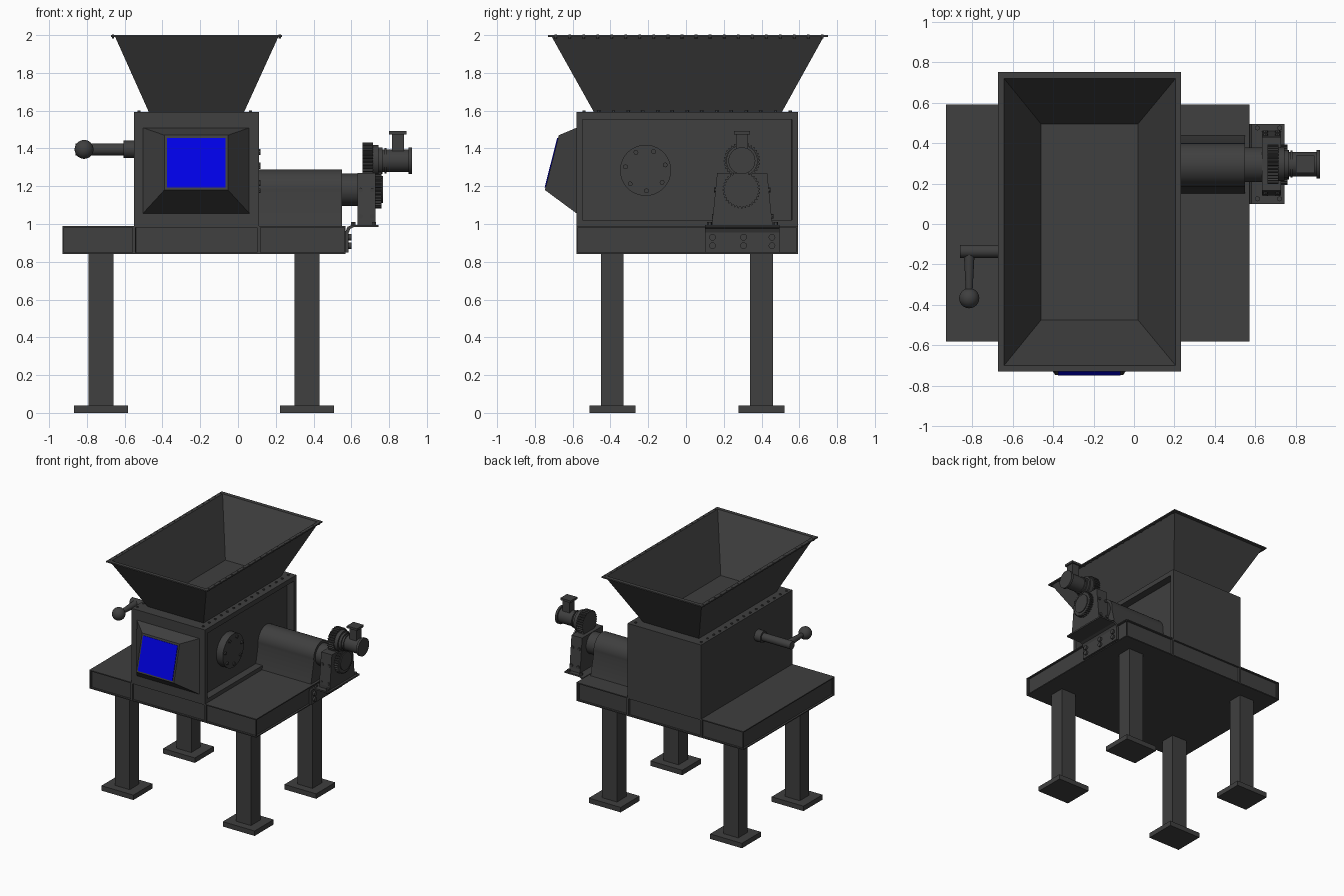
import bpy, bmesh, math
from mathutils import Matrix, Vector

if "Cube" in bpy.data.objects:
    bpy.data.objects.remove(bpy.data.objects["Cube"])


def material(name, rgb):
    m = bpy.data.materials.new(name)
    m.diffuse_color = (*rgb, 1)
    m.use_nodes = True
    m.node_tree.nodes["Principled BSDF"].inputs["Base Color"].default_value = m.diffuse_color
    return m


GREY = material("dark_grey_steel", (0.05, 0.05, 0.05))
BLUE = material("blue_screen", (0.0, 0.0, 0.95))


def finish(name, bm, mat=GREY, smooth=False):
    bmesh.ops.recalc_face_normals(bm, faces=bm.faces)
    me = bpy.data.meshes.new(name)
    bm.to_mesh(me)
    bm.free()
    ob = bpy.data.objects.new(name, me)
    bpy.context.collection.objects.link(ob)
    me.materials.append(mat)
    if smooth:
        bpy.ops.object.select_all(action='DESELECT')
        ob.select_set(True)
        bpy.context.view_layer.objects.active = ob
        bpy.ops.object.shade_smooth_by_angle(angle=math.radians(35))
    return ob


def add_box(bm, x, y, z):
    c = [(a + b) / 2 for a, b in (x, y, z)]
    s = [b - a for a, b in (x, y, z)]
    bmesh.ops.create_cube(bm, size=1, matrix=Matrix.Translation(c) @ Matrix.Diagonal((*s, 1)))


def box(name, x, y, z):
    bm = bmesh.new()
    add_box(bm, x, y, z)
    return finish(name, bm)


def add_rod(bm, a, b, r1, r2=None, n=32):
    a, b = Vector(a), Vector(b)
    d = b - a
    mat = Matrix.Translation((a + b) / 2) @ d.to_track_quat('Z', 'Y').to_matrix().to_4x4()
    bmesh.ops.create_cone(bm, cap_ends=True, segments=n, radius1=r1,
                          radius2=r1 if r2 is None else r2, depth=d.length, matrix=mat)


def rods(name, items, n=32, smooth=True):
    bm = bmesh.new()
    for it in items:
        add_rod(bm, *it, n=n)
    return finish(name, bm, smooth=smooth)


def loft(name, rings, mat=GREY, smooth=False):
    """Skin a list of equal-length point rings and cap both ends."""
    bm = bmesh.new()
    vs = [[bm.verts.new(p) for p in r] for r in rings]
    n = len(rings[0])
    for a, b in zip(vs, vs[1:]):
        for i in range(n):
            bm.faces.new((a[i], a[(i + 1) % n], b[(i + 1) % n], b[i]))
    bm.faces.new(vs[0])
    bm.faces.new(vs[-1])
    return finish(name, bm, mat, smooth)


def prism_x(name, profile, x0, x1, smooth=False):
    return loft(name, [[(x, y, z) for y, z in profile] for x in (x0, x1)], smooth=smooth)


def recess(bm, faces, border, depth):
    bmesh.ops.inset_individual(bm, faces=faces, thickness=border)
    bmesh.ops.inset_individual(bm, faces=faces, thickness=0.0005, depth=-depth)


def rect(x0, x1, y0, y1, z):
    return [(x0, y0, z), (x1, y0, z), (x1, y1, z), (x0, y1, z)]


# legs and feet
for sx, lx in (("left", -0.725), ("right", 0.365)):
    for sy, ly in (("front", -0.39), ("back", 0.40)):
        box(f"{sy}_{sx}_leg", (lx - .067, lx + .067), (ly - .06, ly + .06), (.04, .85))
        box(f"{sy}_{sx}_foot", (lx - .143, lx + .143), (ly - .122, ly + .122), (0, .04))

# table frame: recessed side panels split at the body edges
bm = bmesh.new()
add_box(bm, (-.93, .57), (-.58, .592), (.84, .99))
for cx in (-.55, .11):
    bmesh.ops.bisect_plane(bm, geom=bm.verts[:] + bm.edges[:] + bm.faces[:],
                           plane_co=(cx, 0, 0), plane_no=(1, 0, 0))
bm.normal_update()
recess(bm, [f for f in bm.faces if abs(f.normal.z) < .5], .012, .015)
finish("table_frame", bm)

# shredder body with a recessed right side
bm = bmesh.new()
add_box(bm, (-.55, .11), (-.58, .592), (.99, 1.585))
bm.normal_update()
recess(bm, [f for f in bm.faces if f.normal.x > .5], .045, .06)
finish("shredder_body", bm)
box("body_top_flange", (-.55, .11), (-.58, .592), (1.58, 1.592))

# hopper: outer walls, rim flange, inner walls and floor
loft("hopper", [rect(-.47, .03, -.485, .505, 1.588),
                rect(-.65, .213, -.71, .728, 1.99),
                rect(-.673, .232, -.73, .752, 1.99),
                rect(-.673, .232, -.73, .752, 2.0),
                rect(-.643, .206, -.7, .72, 2.0),
                rect(-.46, .02, -.475, .495, 1.597)])
bolts = []
for i in range(20):
    y = -.69 + i * .0743
    bolts += [((x, y, 1.982), (x, y, 2.002), .007) for x in (-.662, .221)]
for i in range(15):
    y = -.54 + i * .078
    bolts += [((x, y, 1.59), (x, y, 1.60), .009) for x in (-.525, .065)]
rods("hopper_bolts", bolts, n=6, smooth=False)

# tilted control console and its screen
CX = -.2215


def tilted(hw, z0, z1, off=0.0):
    def y_at(z):
        return -.673 - (1.47 - z) * .255
    return [(CX + s * hw, y_at(z) - off * .97, z + off * .25)
            for s, z in ((-1, z0), (1, z0), (1, z1), (-1, z1))]


base = [(CX + s * .283, -.578, z) for s, z in ((-1, 1.055), (1, 1.055), (1, 1.51), (-1, 1.51))]
loft("control_console", [base, tilted(.168, 1.18, 1.47)])
loft("control_screen", [tilted(.155, 1.193, 1.455), tilted(.155, 1.193, 1.455, .005)], BLUE)

# crank handle on the left side
H = (-.135, 1.395)
rods("handle_shaft", [((-.55, *H), (-.605, *H), .046), ((-.55, *H), (-.86, *H), .032)])
rods("handle_arm", [((-.815, -.12, 1.395), (-.815, -.345, 1.395), .028, .016)])
bm = bmesh.new()
bmesh.ops.create_uvsphere(bm, u_segments=24, v_segments=16, radius=.05,
                          matrix=Matrix.Translation((-.815, -.367, 1.395)))
finish("handle_knob", bm, smooth=True)

# round bearing cover on the right side
rods("bearing_cover", [((.045, -.214, 1.284), (.108, -.214, 1.284), .135)], n=48)
ring = []
for i in range(7):
    a = math.pi * 2 * (i + .3) / 7
    y, z = -.214 + .108 * math.cos(a), 1.284 + .108 * math.sin(a)
    ring.append(((.1, y, z), (.118, y, z), .013))
rods("bearing_cover_bolts", ring, n=8)

# drive motor: arched pedestal profile and front collar
MY, MZ = .293, 1.182
arc = [(MY + .107 * math.cos(math.radians(a)), MZ + .107 * math.sin(math.radians(a)))
       for a in range(-10, 191, 10)]
prism_x("drive_motor", [(.15, .985), (.44, .985)] + arc, .045, .55, smooth=True)
rods("motor_collar", [((.54, MY, MZ), (.635, MY, MZ), .086)])

# curved shelf bracket under the gearbox
prof = [(.569, .85), (.586, .85), (.586, .955), (.595, .975), (.615, .984), (.745, .984),
        (.745, .996), (.605, .996), (.58, .985), (.569, .96)]
loft("gearbox_bracket", [[(x, y, z) for x, z in prof] for y in (.10, .495)])
rods("bracket_bolts", [((.58, y, z), (.6, y, z), .018)
                       for y in (.14, .305, .455) for z in (.885, .93)], n=12)

# gearbox housing with side ribs and bolts
prism_x("gearbox_housing", [(.14, .995), (.46, .995), (.455, 1.02), (.43, 1.27),
                            (.155 + .01, 1.27), (.14, 1.02)], .632, .728)
rods("gearbox_bolts", [((x, y0, z), (x, y1, z), .012) for x in (.65, .71) for z in (1.04, 1.18)
                       for y0, y1 in ((.18, .138 + (z - 1.04) * .08),
                                      (.40, .462 - (z - 1.04) * .1))], n=8)
rods("shelf_bolts", [((x, y, .99), (x, y, 1.01), .013)
                     for x in (.61, .72) for y in (.125, .475)], n=6, smooth=False)


def gear(name, y, z, r, teeth, x0, x1):
    pts = []
    for i in range(teeth * 4):
        a = math.tau * i / (teeth * 4)
        rr = r if i % 4 < 2 else r * .9
        pts.append((y + rr * math.cos(a), z + rr * math.sin(a)))
    prism_x(name, pts, x0, x1)


# gears
GY, GZ = .296, 1.335
gear("lower_gear", MY, MZ, .1, 32, .728, .76)
gear("upper_gear", GY, GZ, .097, 32, .66, .715)
rods("gear_hubs", [((.715, GY, GZ), (.745, GY, GZ), .083),
                   ((.745, GY, GZ), (.765, GY, GZ), .07),
                   ((.75, MY, MZ), (.767, MY, MZ), .072)])

# feed motor with end flange and terminal neck
rods("feed_motor", [((.76, GY, GZ), (.905, GY, GZ), .06),
                    ((.775, GY, GZ), (.785, GY, GZ), .067),
                    ((.903, GY, GZ), (.921, GY, GZ), .071)])
box("terminal_neck", (.815, .88), (GY - .032, GY + .032), (1.35, 1.478))
box("terminal_cap", (.80, .892), (GY - .043, GY + .043), (1.475, 1.492))
